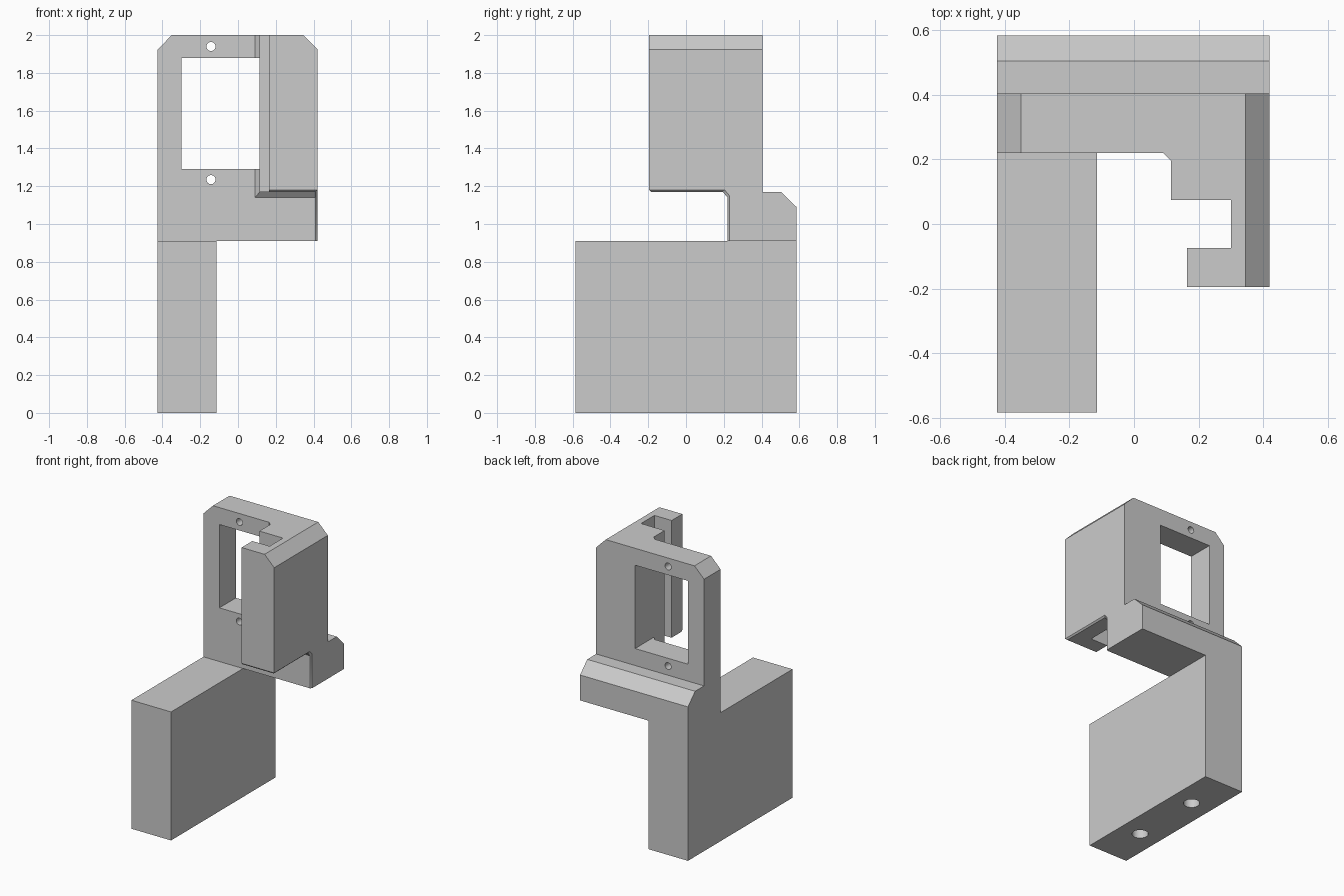
import bpy, bmesh, math

cube = bpy.data.objects.get("Cube")
if cube:
    bpy.data.objects.remove(cube, do_unlink=True)

grey = bpy.data.materials.new("plain_grey")
grey.use_nodes = True
GREY = (0.6, 0.6, 0.6, 1)
grey.diffuse_color = GREY
grey.node_tree.nodes["Principled BSDF"].inputs["Base Color"].default_value = GREY


def loft(name, sections):
    """Solid through a list of matching closed sections."""
    bm = bmesh.new()
    rings = [[bm.verts.new(p) for p in s] for s in sections]
    bm.faces.new(rings[0])
    bm.faces.new(rings[-1])
    for a, b in zip(rings, rings[1:]):
        for i in range(len(a)):
            j = (i + 1) % len(a)
            bm.faces.new((a[i], a[j], b[j], b[i]))
    bmesh.ops.recalc_face_normals(bm, faces=bm.faces)
    mesh = bpy.data.meshes.new(name)
    bm.to_mesh(mesh)
    bm.free()
    mesh.materials.append(grey)
    ob = bpy.data.objects.new(name, mesh)
    bpy.context.collection.objects.link(ob)
    return ob


def at(axis, value, profile):
    """Place a 2D profile on the plane axis = value."""
    return [p[:axis] + (value,) + p[axis:] for p in profile]


def prism(name, axis, lo, hi, profile):
    return loft(name, [at(axis, lo, profile), at(axis, hi, profile)])


def rect(a0, a1, b0, b1):
    return [(a0, b0), (a1, b0), (a1, b1), (a0, b1)]


def circle(a, b, r, n=32):
    return [(a + r * math.cos(2 * math.pi * i / n),
             b + r * math.sin(2 * math.pi * i / n)) for i in range(n)]


def cut(target, cutters):
    bpy.ops.object.select_all(action='DESELECT')
    bpy.context.view_layer.objects.active = target
    target.select_set(True)
    for c in cutters:
        c.hide_render = True
        mod = target.modifiers.new("cut", 'BOOLEAN')
        mod.operation = 'DIFFERENCE'
        mod.solver = 'EXACT'
        mod.object = c
        bpy.ops.object.modifier_apply(modifier=mod.name)
        bpy.data.objects.remove(c, do_unlink=True)
    bpy.ops.object.shade_smooth_by_angle(angle=math.radians(30))


LEFT, RIGHT = 0.42, -0.425

# Foot block with two blind screw holes underneath
foot = prism("foot_block", 2, 0, 0.91, rect(RIGHT, -0.115, -0.585, 0.585))
cut(foot, [prism("screw_hole", 2, -0.1, 0.4, circle(-0.27, y, 0.053))
           for y in (-0.26, 0.26)])

# Rear ledge with sloped back edge
prism("rear_ledge", 0, RIGHT, LEFT,
      [(0.405, 0.91), (0.585, 0.91), (0.585, 1.09), (0.505, 1.17), (0.405, 1.17)])

# Upright plate and hooked side arm share one plan outline
bracket = prism("window_bracket", 2, 0.91, 2.0, [
    (RIGHT, 0.405), (RIGHT, 0.22), (0.09, 0.22), (0.115, 0.195),
    (0.115, 0.075), (0.3, 0.075), (0.3, -0.075), (0.165, -0.075),
    (0.165, -0.195), (LEFT, -0.195), (LEFT, 0.405)])

# Recess below the arm, flaring at the outer side for a bevelled rim
inner = [(0.22, 0.8), (0.22, 1.14), (0.195, 1.17)]
front = [(-0.185, 1.17), (-0.205, 1.19), (-0.7, 1.19), (-0.7, 0.8)]
F = 0.02
flared = [(y + F, z + F) for y, z in inner] + [(y - F, z + F) for y, z in front]
recess = loft("recess", [at(0, -0.6, inner + front), at(0, 0.41, inner + front),
                         at(0, 0.41 + F, flared)])

# Window, pin holes and cut top corners
window = prism("window", 1, 0.1, 0.6, rect(-0.3, 0.115, 1.29, 1.88))
pins = [prism("pin_hole", 1, 0.1, 0.6, circle(-0.143, z, 0.024))
        for z in (1.235, 1.94)]
corners = [prism("corner", 1, -0.5, 0.7,
                 [(x, 1.925), (x - 0.075 * s, 2.0), (x - 0.075 * s, 2.1),
                  (x + 0.1 * s, 2.1), (x + 0.1 * s, 1.925)])
           for x, s in ((LEFT, 1), (RIGHT, -1))]
cut(bracket, [recess, window] + pins + corners)
